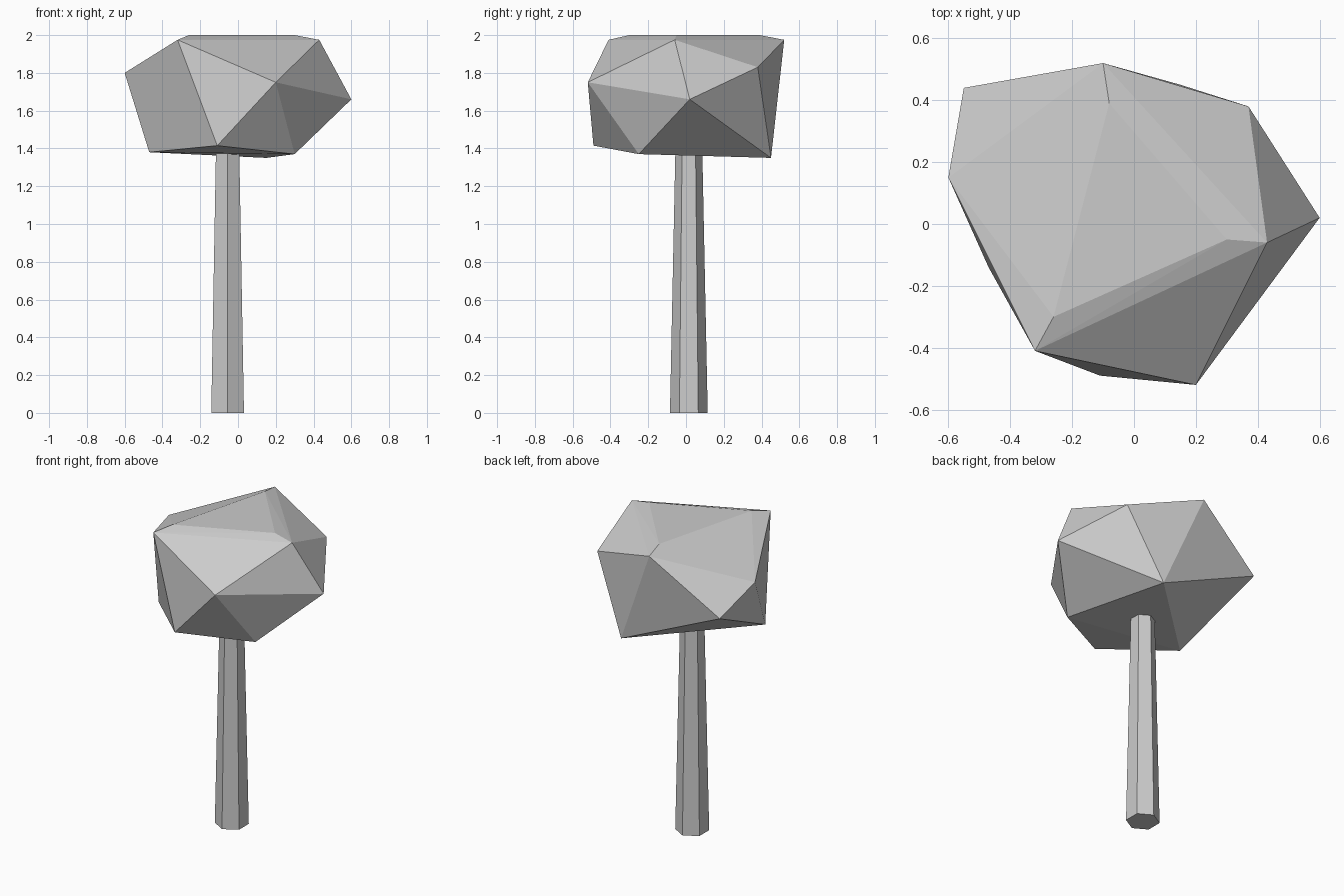
import bpy
import bmesh
import math

cube = bpy.data.objects.get("Cube")
if cube:
    bpy.data.objects.remove(cube, do_unlink=True)


def make_material(name, colour):
    material = bpy.data.materials.new(name)
    material.use_nodes = True
    material.diffuse_color = colour
    material.node_tree.nodes["Principled BSDF"].inputs["Base Color"].default_value = colour
    return material


def make_object(name, mesh_builder, material):
    mesh = bpy.data.meshes.new(name)
    builder = bmesh.new()
    mesh_builder(builder)
    bmesh.ops.recalc_face_normals(builder, faces=builder.faces)
    builder.to_mesh(mesh)
    builder.free()
    mesh.materials.append(material)
    item = bpy.data.objects.new(name, mesh)
    bpy.context.collection.objects.link(item)
    return item


def build_crown(builder):
    # Faceted foliage: rings of corner points wrapped in a convex hull
    flat_top = [(-0.26, -0.30, 2.0), (0.30, -0.05, 2.0), (-0.08, 0.39, 2.0)]
    shoulder = [(-0.32, -0.41, 1.975), (0.43, -0.06, 1.975), (-0.10, 0.52, 1.975)]
    girth = [(0.20, -0.52, 1.75), (0.60, 0.02, 1.66), (0.37, 0.38, 1.83),
             (-0.55, 0.44, 1.66), (-0.60, 0.15, 1.80)]
    underside = [(-0.11, -0.49, 1.415), (-0.47, -0.14, 1.38),
                 (0.30, -0.25, 1.37), (0.15, 0.45, 1.35)]
    for point in flat_top + shoulder + girth + underside:
        builder.verts.new(point)
    bmesh.ops.convex_hull(builder, input=builder.verts)


def build_trunk(builder):
    # Tapered six-sided trunk, its top hidden inside the crown
    rings = []
    for height, radius in ((0.0, 0.10), (1.45, 0.07)):
        ring = []
        for side in range(6):
            angle = math.pi / 2 + side * math.tau / 6
            ring.append(builder.verts.new((-0.055 + radius * math.cos(angle),
                                           0.015 + radius * math.sin(angle), height)))
        rings.append(ring)
    lower, upper = rings
    for side in range(6):
        after = (side + 1) % 6
        builder.faces.new((lower[side], lower[after], upper[after], upper[side]))
    builder.faces.new(lower)
    builder.faces.new(upper)


grey = make_material("light grey", (0.6, 0.6, 0.6, 1.0))
make_object("crown", build_crown, grey)
make_object("trunk", build_trunk, grey)
